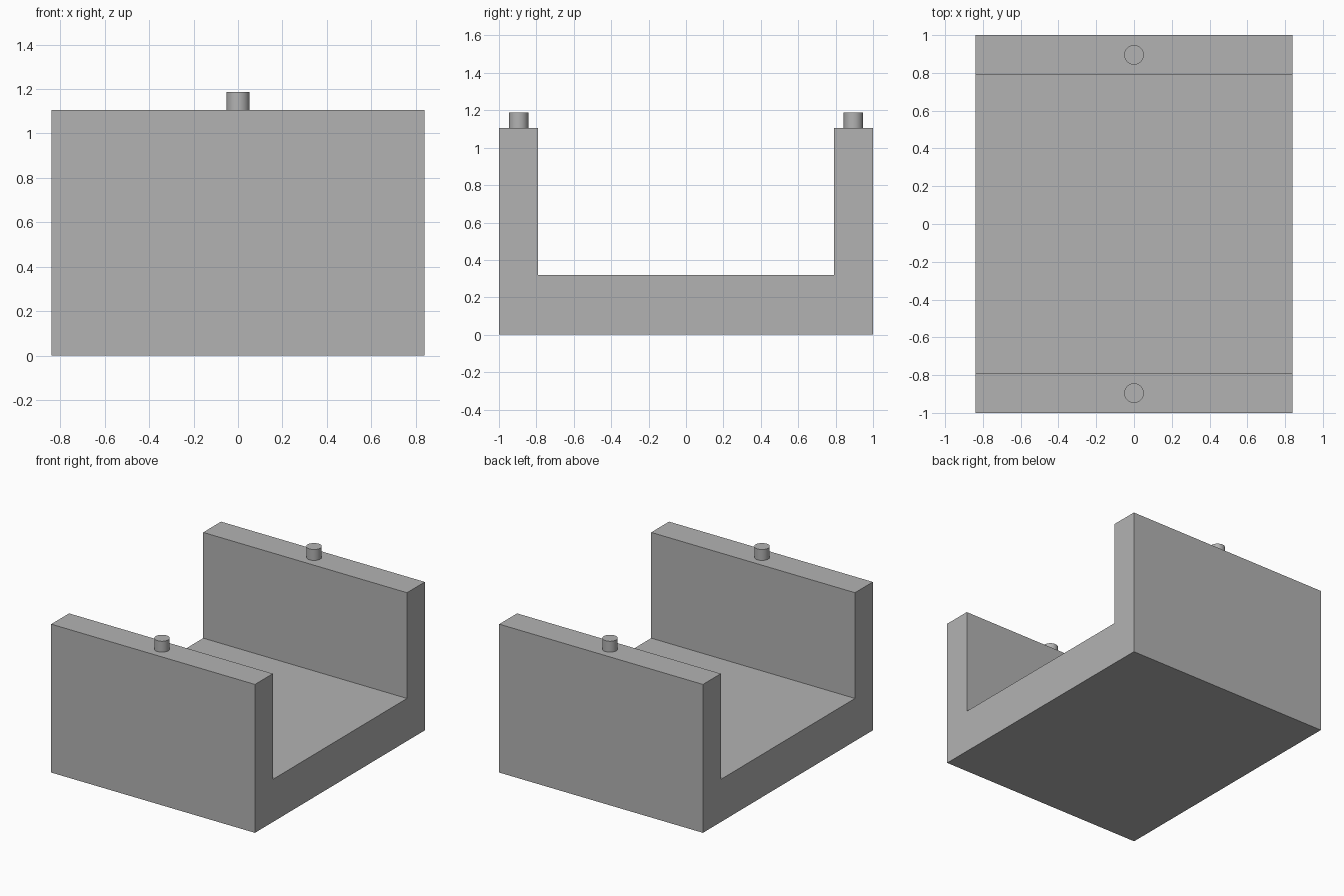
import bpy
import bmesh
from mathutils import Matrix

cube = bpy.data.objects.get("Cube")
if cube:
    bpy.data.objects.remove(cube, do_unlink=True)

HALF_WIDTH, HALF_LENGTH, INNER = 0.84, 1.0, 0.79
FLOOR, WALL_TOP, PIN_TOP = 0.318, 1.106, 1.187
PIN_RADIUS = 0.052

grey = bpy.data.materials.new("plain grey")
grey.use_nodes = True
colour = (0.45, 0.45, 0.45, 1)
grey.diffuse_color = colour
grey.node_tree.nodes["Principled BSDF"].inputs["Base Color"].default_value = colour


def finish(name, bm):
    bmesh.ops.recalc_face_normals(bm, faces=bm.faces)
    mesh = bpy.data.meshes.new(name)
    bm.to_mesh(mesh)
    bm.free()
    mesh.materials.append(grey)
    obj = bpy.data.objects.new(name, mesh)
    bpy.context.collection.objects.link(obj)
    return obj


# Channel body: a U profile in y and z, extruded across x
half = [(HALF_LENGTH, 0), (HALF_LENGTH, WALL_TOP), (INNER, WALL_TOP), (INNER, FLOOR)]
profile = half + [(-y, z) for y, z in reversed(half)]
bm = bmesh.new()
face = bm.faces.new([bm.verts.new((-HALF_WIDTH, y, z)) for y, z in profile])
side = bmesh.ops.extrude_face_region(bm, geom=[face])["geom"]
bmesh.ops.translate(bm, vec=(2 * HALF_WIDTH, 0, 0),
                    verts=[v for v in side if isinstance(v, bmesh.types.BMVert)])
finish("channel_body", bm)

# Locating pins: one standing at the middle of each wall top
for name, sign in (("front_pin", -1), ("back_pin", 1)):
    bm = bmesh.new()
    centre = (0, sign * (HALF_LENGTH + INNER) / 2, (WALL_TOP + PIN_TOP) / 2)
    bmesh.ops.create_cone(bm, cap_ends=True, segments=48, radius1=PIN_RADIUS,
                          radius2=PIN_RADIUS, depth=PIN_TOP - WALL_TOP,
                          matrix=Matrix.Translation(centre))
    pin = finish(name, bm)
    bpy.ops.object.select_all(action="DESELECT")
    pin.select_set(True)
    bpy.context.view_layer.objects.active = pin
    bpy.ops.object.shade_smooth_by_angle()
